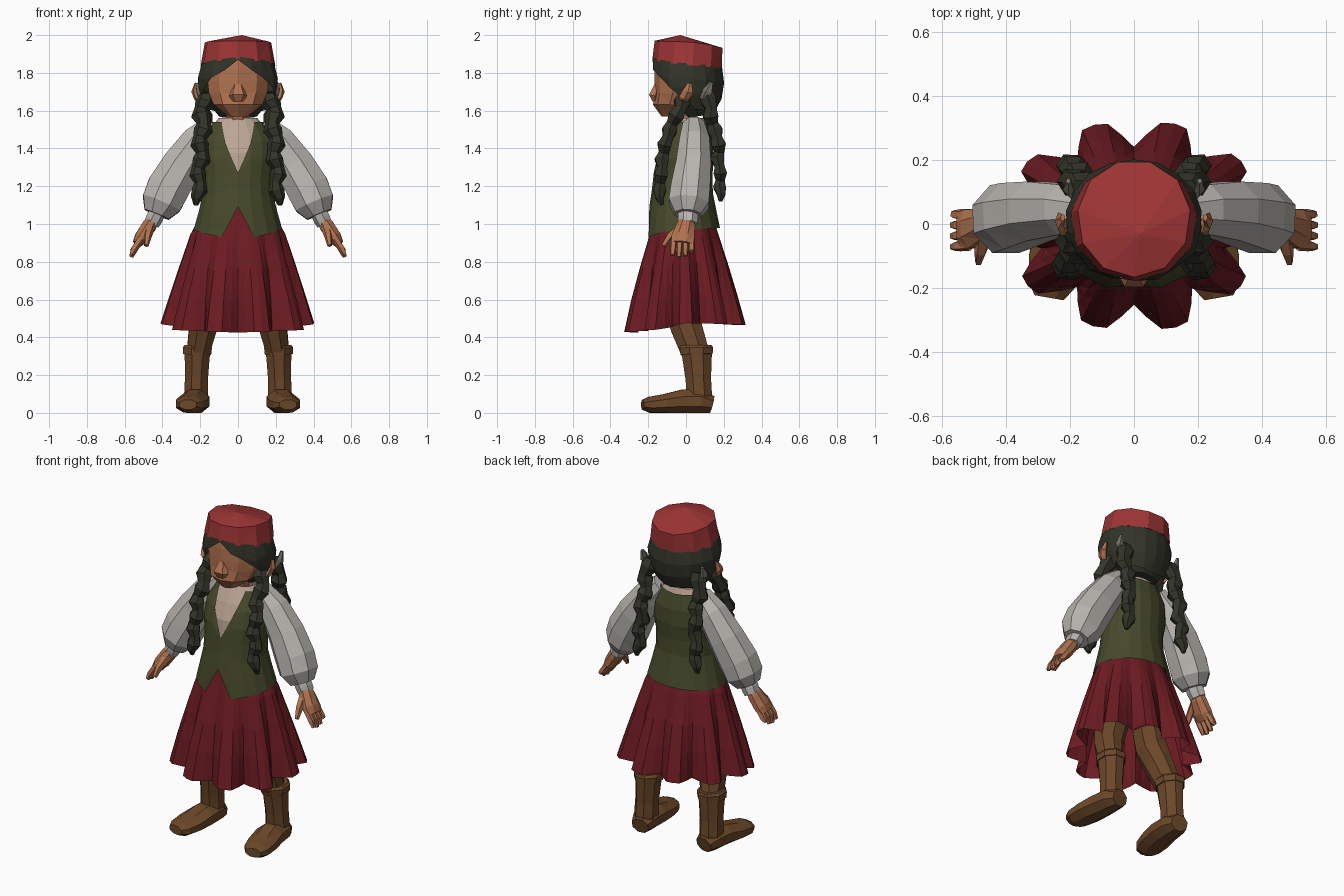
import bpy, bmesh, random
from math import sin, cos, pi
from mathutils import Vector

random.seed(4)
X, Y = Vector((1, 0, 0)), Vector((0, 1, 0))


def material(name, r, g, b):
    m = bpy.data.materials.new(name)
    m.diffuse_color = (r, g, b, 1)
    return m


SKIN = material("skin", .44, .17, .08)
HAIR = material("hair", .032, .035, .022)
RED = material("hat_red", .34, .035, .035)
SKIRT = material("skirt_red", .15, .011, .016)
VEST = material("vest_green", .062, .068, .024)
CREAM = material("shirt_cream", .48, .46, .43)
BLOUSE = material("blouse", .5, .38, .3)
BOOT = material("boot_brown", .15, .065, .022)
RIBBON = material("ribbon", .18, .17, .13)


def finish(name, bm, mat, mirror):
    bmesh.ops.triangulate(bm, faces=bm.faces[:])
    bmesh.ops.recalc_face_normals(bm, faces=bm.faces[:])
    me = bpy.data.meshes.new(name)
    bm.to_mesh(me)
    bm.free()
    me.materials.append(mat)
    ob = bpy.data.objects.new(name, me)
    bpy.context.collection.objects.link(ob)
    if mirror:
        ob.modifiers.new("mirror", 'MIRROR').use_mirror_merge = False
    return ob


def bridge(bm, rings):
    for a, b in zip(rings, rings[1:]):
        for i in range(len(a)):
            j = (i + 1) % len(a)
            bm.faces.new((a[i], a[j], b[j], b[i]))


def lerp_table(keys, t):
    """Interpolate rows whose first item is the key."""
    if t <= keys[0][0]:
        return keys[0][1:]
    for p, q in zip(keys, keys[1:]):
        if t <= q[0]:
            f = (t - p[0]) / (q[0] - p[0])
            return [a + (b - a) * f for a, b in zip(p[1:], q[1:])]
    return keys[-1][1:]


def shell(name, prof, lo, hi, n, rows, mat, scale=None, apex=None, base=False):
    """Upright shell. prof rows: z, half width, front y, back y.
    lo / hi: edge height as (degrees from the front, z) tables."""
    bm = bmesh.new()
    rings = []
    for r in range(rows + 1):
        ring = []
        for i in range(n):
            a = 2 * pi * i / n
            d = abs((360 * i / n + 180) % 360 - 180)
            z0, z1 = lerp_table(lo, d)[0], lerp_table(hi, d)[0]
            z = z0 + (z1 - z0) * r / rows
            w, f, b = lerp_table(prof, z)
            k = scale(a, 1 - r / rows) if scale else 1
            ring.append(bm.verts.new((w * k * sin(a), (f + b) / 2 - (b - f) / 2 * k * cos(a), z)))
        rings.append(ring)
    bridge(bm, rings)
    if apex:
        top = bm.verts.new(apex)
        for i in range(n):
            bm.faces.new((rings[-1][i], rings[-1][(i + 1) % n], top))
    if base:
        bm.faces.new(rings[0])
    return finish(name, bm, mat, False)


def tube(name, pts, n, mat, ref=X, mirror=True):
    """Capped tube. pts rows: x, y, z, radius across ref, radius along ref."""
    bm = bmesh.new()
    c = [Vector(p[:3]) for p in pts]
    rings = []
    for i, p in enumerate(pts):
        t = (c[min(i + 1, len(c) - 1)] - c[max(i - 1, 0)]).normalized()
        v = (ref - t * ref.dot(t)).normalized()
        u = t.cross(v)
        ring = []
        for k in range(n):
            a = 2 * pi * (k + .5) / n
            co = c[i] + u * p[3] * cos(a) + v * p[4] * sin(a)
            co.z = max(co.z, 0)
            ring.append(bm.verts.new(co))
        rings.append(ring)
    bridge(bm, rings)
    bm.faces.new(rings[0])
    bm.faces.new(rings[-1])
    return finish(name, bm, mat, mirror)


# Hat: tilted drum with a low peak
shell("hat", [(1.82, .203, -.184, .197), (1.98, .174, -.165, .202)],
      [(0, 1.875), (90, 1.84), (180, 1.82)], [(0, 1.97), (90, 1.965), (180, 1.925)],
      11, 1, RED, apex=(.02, -.03, 2.0), base=True)

# Head, nose, ears, neck
shell("head", [(1.57, .055, -.13, 0), (1.6, .11, -.165, .05), (1.65, .15, -.18, .1),
               (1.72, .17, -.158, .12), (1.77, .17, -.172, .14), (1.88, .16, -.16, .15)],
      [(0, 1.57)], [(0, 1.88)], 10, 5, SKIN, base=True)
tube("nose", [(0, -.148, 1.75, .015, .02), (0, -.172, 1.68, .03, .05), (0, -.168, 1.65, .012, .03)],
     5, SKIN, mirror=False)
tube("ear", [(.19, -.02, 1.63, .012, .015), (.22, -.01, 1.67, .015, .03), (.232, .01, 1.7, .015, .03),
             (.222, .02, 1.745, .008, .012)], 5, SKIN, ref=Y)
tube("neck", [(0, .02, 1.45, .08, .09), (0, .0, 1.54, .06, .065), (0, -.01, 1.63, .07, .07)],
     8, SKIN, mirror=False)

# Hair: parted at the centre, low at the back
shell("hair", [(1.58, .15, -.08, .145), (1.66, .195, -.15, .188), (1.75, .218, -.185, .202),
               (1.82, .205, -.182, .194), (1.885, .18, -.175, .175)],
      [(0, 1.87), (22, 1.81), (45, 1.765), (70, 1.69), (95, 1.61), (180, 1.58)],
      [(0, 1.885), (90, 1.85), (180, 1.83)], 18, 3, HAIR, scale=lambda a, f: 1 + .03 * sin(a * 7) * f)
tube("hair_under", [(0, .06, 1.57, .06, .1), (0, .05, 1.63, .11, .15), (0, .05, 1.7, .13, .18)],
     10, HAIR, mirror=False)


def braid(name, path):
    """Lumpy plait along a sparse path of (t, x, y, z)."""
    pts = []
    for i in range(16):
        t = i / 15
        x, y, z = lerp_table(path, t)
        fat = (1.2 if i % 2 else .85) * (1.1 - .3 * t) * (.3 if i == 15 else 1)
        side = .008 * (1 if i // 2 % 2 else -1)
        pts.append((x + side, y + random.uniform(-.01, .01), z, .038 * fat, .043 * fat))
    tube(name, pts, 6, HAIR)


braid("front_braid", [(0, .175, .0, 1.68), (.15, .185, -.03, 1.6), (.45, .195, -.12, 1.43), (1, .215, -.135, 1.1)])
braid("back_braid", [(0, .17, .1, 1.7), (.15, .18, .13, 1.6), (.45, .18, .165, 1.43), (1, .2, .19, 1.12)])
tube("ribbon", [(.19, .09, 1.66, .02, .012), (.205, .115, 1.7, .03, .018), (.205, .135, 1.75, .01, .008)], 5, RIBBON)

# Torso: blouse under an open-necked vest with a split hem
TORSO = [(.93, .25, -.21, .19), (1.05, .215, -.2, .165), (1.2, .178, -.178, .135), (1.38, .205, -.16, .15),
         (1.5, .185, -.105, .135), (1.57, .1, -.055, .1)]
shell("blouse", [(z, w * .93, f * .92, b * .92) for z, w, f, b in TORSO],
      [(0, 1.1)], [(0, 1.56)], 18, 5, BLOUSE)
shell("vest", TORSO, [(0, 1.09), (20, .93), (60, .96), (90, .97), (180, .98)],
      [(0, 1.27), (20, 1.43), (40, 1.54), (90, 1.54), (180, 1.53)], 18, 6, VEST)

# Puffed sleeves with cuffs
tube("sleeve", [(.13, .04, 1.53, .06, .06), (.21, .045, 1.44, .095, .085), (.3, .04, 1.31, .113, .1),
                (.37, .025, 1.19, .122, .112), (.405, .015, 1.11, .115, .115), (.43, .01, 1.05, .075, .075)],
     8, CREAM, ref=Y)
tube("cuff", [(.425, .01, 1.07, .045, .055), (.445, .01, 1.03, .047, .055), (.46, .01, 1.0, .043, .052)],
     7, CREAM, ref=Y)

# Hands
tube("palm", [(.44, .01, 1.04, .03, .035), (.47, 0, .99, .042, .052), (.51, -.015, .93, .04, .066),
              (.535, -.02, .895, .026, .064)], 8, SKIN, ref=Y)
for i in range(4):
    y = -.065 + .031 * i
    drop = (.01, 0, .006, .03)[i]
    tube("finger_%d" % (i + 1), [(.515, y, .92, .02, .019), (.548, y * 1.05, .87, .02, .018),
                                 (.566, y * 1.1, .825 + drop, .011, .012)], 5, SKIN, ref=Y)
tube("thumb", [(.465, -.03, .98, .024, .026), (.478, -.085, .935, .022, .021), (.485, -.12, .885, .012, .012)],
     5, SKIN)

# Pleated skirt: ten broad folds with narrow valleys that deepen toward the hem
SKIRT_PROF = [(.45, .415, -.335, .335), (.7, .335, -.27, .26), (.95, .25, -.195, .175), (1.1, .17, -.15, .12)]
shell("skirt", SKIRT_PROF, [(0, .425), (60, .44), (90, .475), (180, .465)], [(0, 1.1)], 60, 4, SKIRT,
      scale=lambda a, f: 1 - .26 * f * (.5 + .5 * cos(10 * a)) ** 2 + .015 * f * sin(3 * a + 1))

# Legs and boots
tube("leg", [(.12, -.02, .68, .1, .09), (.15, -.03, .57, .1, .09), (.185, 0, .46, .09, .08),
             (.21, .045, .33, .08, .065)], 8, BOOT)
tube("boot_shaft", [(.215, .055, .35, .09, .076), (.217, .06, .27, .082, .07), (.22, .065, .18, .073, .066),
                    (.222, .07, .1, .073, .068), (.222, .07, .04, .065, .065)], 8, BOOT)
tube("boot_cuff", [(.215, .055, .36, .085, .072), (.215, .055, .345, .096, .083), (.216, .056, .31, .092, .08)],
     8, BOOT)
tube("boot_foot", [(.217, .137, .045, .049, .055), (.223, .08, .06, .068, .078), (.23, -.02, .06, .068, .086),
                   (.245, -.11, .05, .054, .09), (.258, -.19, .043, .046, .078), (.265, -.23, .043, .028, .05)],
     8, BOOT)
